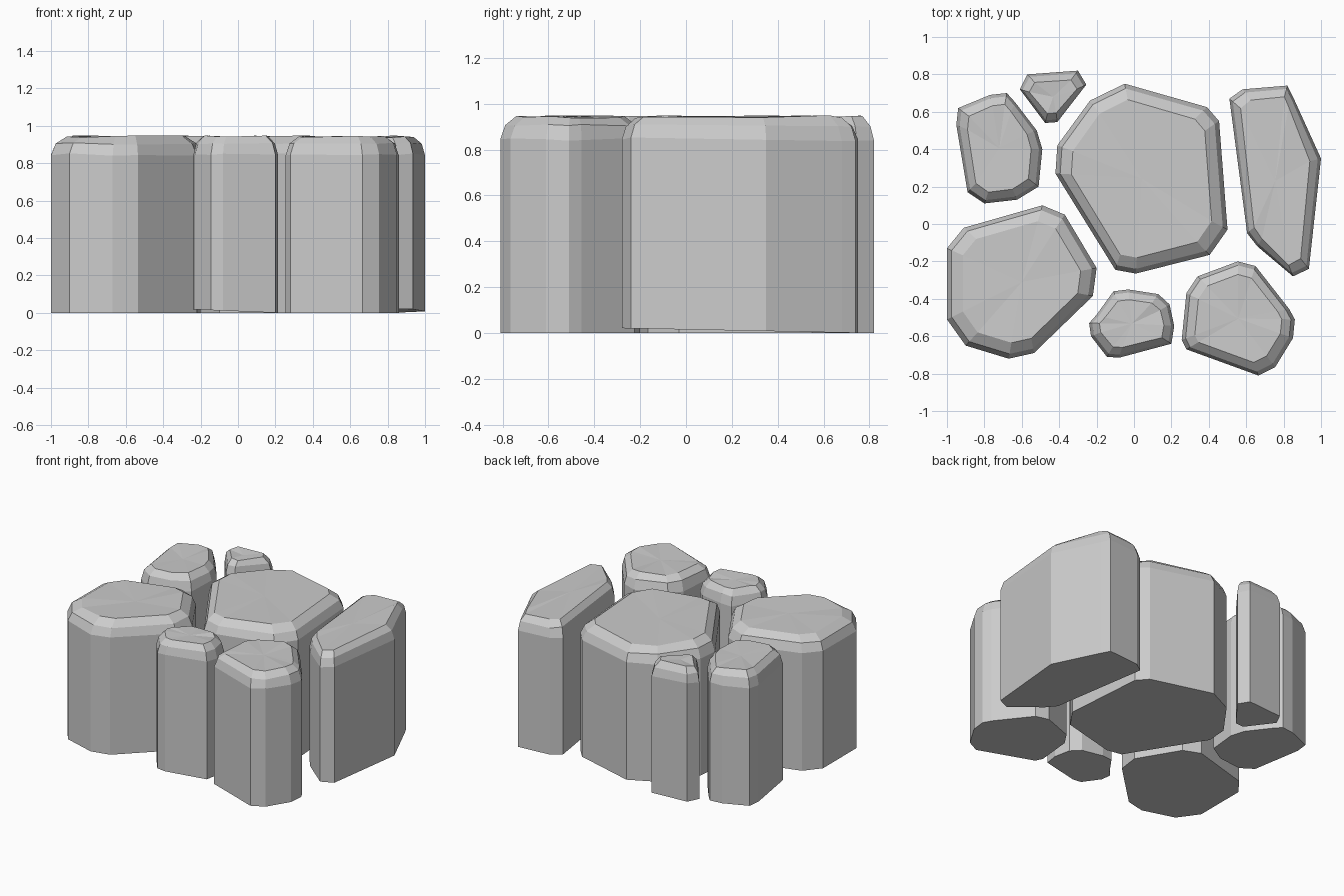
import bpy, bmesh, random

if "Cube" in bpy.data.objects:
    bpy.data.objects.remove(bpy.data.objects["Cube"])

random.seed(4)


def stone(name, outline, inset, tilt=(0, 0)):
    """Faceted stone column: outline rings rising to a rounded, slightly uneven top."""
    xs, ys = [p[0] for p in outline], [p[1] for p in outline]
    cx, cy = (min(xs) + max(xs)) / 2, (min(ys) + max(ys)) / 2
    w, d = max(xs) - min(xs), max(ys) - min(ys)
    low = min(x * tilt[0] + y * tilt[1] for x, y in outline)
    bm = bmesh.new()
    rings = []
    # ring: inset as a share of the bevel, height, random height change
    for k, z, jitter in ((0, 0, 0), (0, 0.845, 0.008), (0.3, 0.905, 0.005), (1, 0.943, 0.006)):
        sx, sy = 1 - 2 * inset * k / w, 1 - 2 * inset * k / d
        ring = []
        for x, y in outline:
            h = z + random.uniform(-jitter, jitter)
            if z == 0:
                h = x * tilt[0] + y * tilt[1] - low
            ring.append(bm.verts.new((cx + (x - cx) * sx, cy + (y - cy) * sy, h)))
        rings.append(ring)
    n = len(outline)
    for a, b in zip(rings, rings[1:]):
        for i in range(n):
            j = (i + 1) % n
            bm.faces.new((a[i], a[j], b[j], b[i]))
    bm.faces.new(rings[0][::-1])
    # worn top made of shallow facets
    mid = bm.verts.new((cx, cy, 0.94))
    for i in range(n):
        bm.faces.new((rings[-1][i], rings[-1][(i + 1) % n], mid))
    bmesh.ops.recalc_face_normals(bm, faces=bm.faces)
    mesh = bpy.data.meshes.new(name)
    bm.to_mesh(mesh)
    bm.free()
    bpy.context.collection.objects.link(bpy.data.objects.new(name, mesh))


# Large stones
stone("centre_stone", [(-.05, .75), (-.235, .66), (-.41, .42), (-.42, .27), (-.10, -.245),
                       (.01, -.265), (.405, -.165), (.50, -.03), (.455, .55), (.39, .625)], .085)
stone("left_stone", [(-.49, .10), (-.91, -.02), (-1, -.13), (-1, -.51), (-.90, -.65),
                     (-.67, -.72), (-.535, -.69), (-.22, -.385), (-.20, -.235), (-.37, .05)], .085)
stone("right_stone", [(.51, .67), (.605, -.05), (.66, -.12), (.85, -.28), (.935, -.24),
                      (1, .35), (.85, .68), (.82, .74), (.58, .72)], .06, (0, -.02))

# Smaller stones filling the gaps
stone("back_left_stone", [(-.94, .62), (-.95, .53), (-.89, .17), (-.80, .11), (-.625, .13),
                          (-.51, .20), (-.49, .40), (-.52, .50), (-.635, .65), (-.68, .70), (-.77, .69)], .06)
stone("back_small_stone", [(-.57, .80), (-.61, .72), (-.475, .54), (-.41, .545),
                           (-.255, .745), (-.30, .82)], .05)
stone("front_middle_stone", [(-.24, -.53), (-.23, -.60), (-.145, -.71), (-.08, -.715), (.20, -.64),
                             (.215, -.545), (.19, -.43), (.13, -.375), (-.03, -.35),
                             (-.11, -.36), (-.20, -.485)], .055, (-.04, 0))
stone("front_right_stone", [(.28, -.37), (.255, -.62), (.28, -.67), (.665, -.81), (.755, -.765),
                            (.85, -.61), (.86, -.51), (.83, -.455), (.65, -.225),
                            (.555, -.20), (.34, -.28)], .07)
